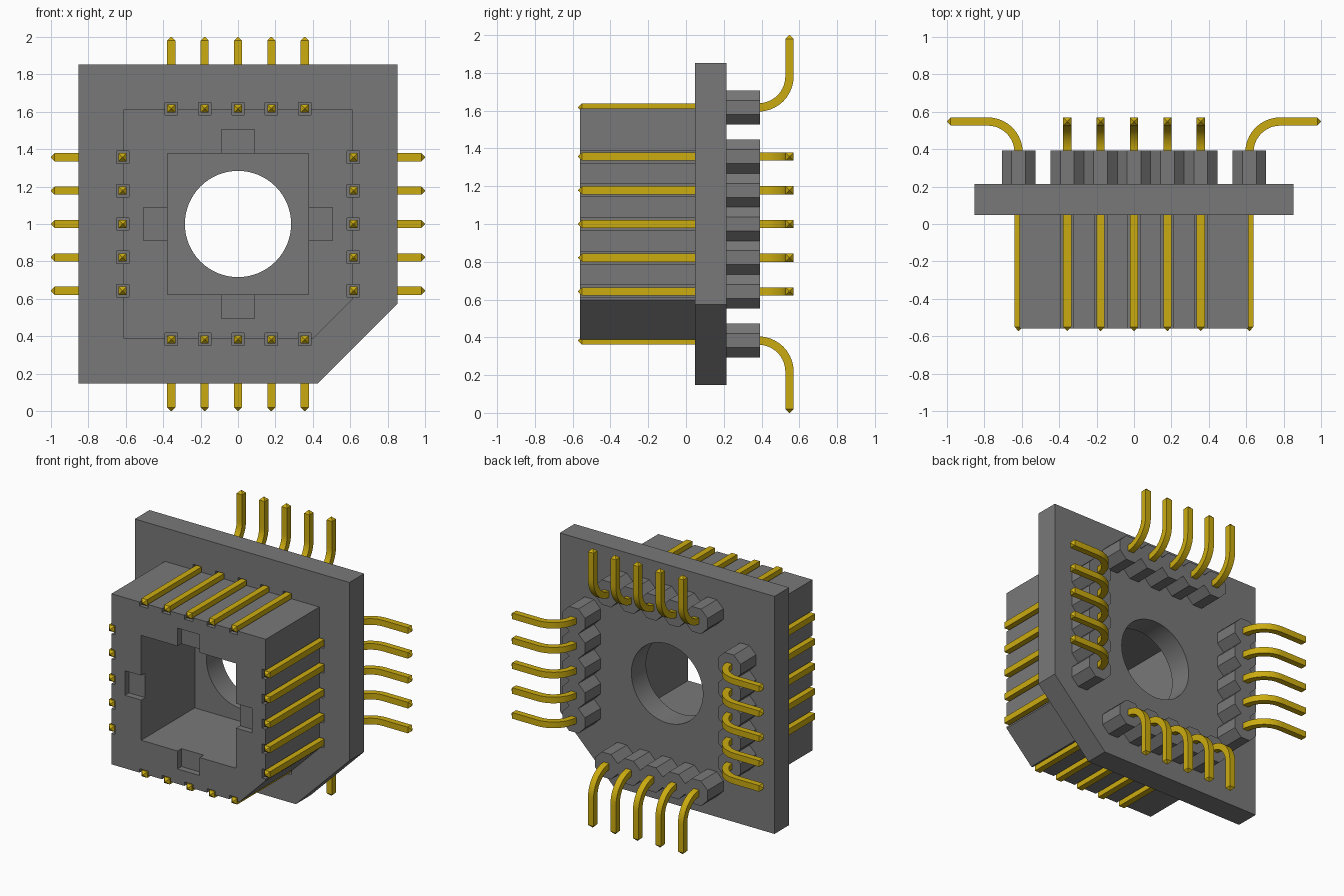
import bpy, bmesh, math
from mathutils import Matrix, Vector

cube = bpy.data.objects.get("Cube")
if cube:
    bpy.data.objects.remove(cube, do_unlink=True)

PITCH, REACH, PIN_W = 0.1785, 0.617, 0.044
Y_FRONT, Y_PLATE, Y_BACK, Y_COLLAR = -0.56, 0.047, 0.214, 0.392
STEPS = [i * PITCH for i in range(-2, 3)]
SIDES = {"top": 0, "left": 90, "bottom": 180, "right": 270}


def material(name, rgb):
    m = bpy.data.materials.new(name)
    m.use_nodes = True
    m.diffuse_color = (*rgb, 1)
    m.node_tree.nodes["Principled BSDF"].inputs["Base Color"].default_value = (*rgb, 1)
    return m


GREY = material("grey plastic", (0.19, 0.19, 0.19))
GOLD = material("gold metal", (0.60, 0.41, 0.005))


def side_matrix(angle):
    """Turn something built on the top side about the centre axis."""
    return Matrix.Translation((0, 0, 1)) @ Matrix.Rotation(math.radians(angle), 4, 'Y')


def finish(bm, name, mat):
    bmesh.ops.recalc_face_normals(bm, faces=bm.faces)
    mesh = bpy.data.meshes.new(name)
    bm.to_mesh(mesh)
    bm.free()
    mesh.materials.append(mat)
    return mesh


def add(mesh, name, matrix=Matrix()):
    ob = bpy.data.objects.new(name, mesh)
    ob.matrix_world = matrix
    bpy.context.collection.objects.link(ob)
    return ob


def prism(points, y0, y1, name):
    """Extrude an x-z outline along y."""
    bm = bmesh.new()
    face = bm.faces.new([bm.verts.new((x, y0, z)) for x, z in points])
    ext = bmesh.ops.extrude_face_region(bm, geom=[face])
    verts = [v for v in ext["geom"] if isinstance(v, bmesh.types.BMVert)]
    bmesh.ops.translate(bm, verts=verts, vec=(0, y1 - y0, 0))
    return finish(bm, name, GREY)


def boxes(specs, name):
    """Boxes given as (matrix, centre, size)."""
    bm = bmesh.new()
    for mtx, centre, size in specs:
        bmesh.ops.create_cube(bm, size=1, matrix=mtx @ Matrix.Translation(centre)
                              @ Matrix.Diagonal((*size, 1)))
    return finish(bm, name, GREY)


def cut(target, mesh):
    """Subtract a mesh and drop the cutter."""
    cutter = add(mesh, "cutter")
    cutter.hide_render = True
    mod = target.modifiers.new("cut", 'BOOLEAN')
    mod.operation, mod.solver, mod.object = 'DIFFERENCE', 'EXACT', cutter
    bpy.context.view_layer.update()
    result = bpy.data.meshes.new_from_object(
        target.evaluated_get(bpy.context.evaluated_depsgraph_get()))
    target.modifiers.clear()
    target.data = result
    bpy.data.objects.remove(cutter, do_unlink=True)


def smooth(ob):
    bpy.ops.object.select_all(action='DESELECT')
    ob.select_set(True)
    bpy.context.view_layer.objects.active = ob
    bpy.ops.object.shade_smooth_by_angle(angle=math.radians(30))


def keyed_square(h, c):
    """Square outline with one chamfered corner."""
    return [(-h, 1 - h), (h - c, 1 - h), (h, 1 - h + c), (h, 1 + h), (-h, 1 + h)]


def pin_slots():
    """Square slots along every pin, through the block and into the plate."""
    return boxes([(side_matrix(a), (t, -0.25, REACH), (0.066, 0.7, 0.066))
                  for a in SIDES.values() for t in STEPS], "slots")


# Front block: square socket, shallow key notches, slots for the pins
block = add(prism(keyed_square(0.612, 0.21), Y_FRONT, Y_PLATE, "block"), "front_block")
cut(block, boxes([(Matrix(), (0, -0.2, 1), (0.752, 1, 0.752))], "socket"))
cut(block, boxes([(side_matrix(a), (0, Y_FRONT, 0.42), (0.176, 0.09, 0.17))
                  for a in SIDES.values()], "notches"))
cut(block, pin_slots())

# Flange plate with the round hole
plate = add(prism(keyed_square(0.852, 0.426), Y_PLATE, Y_BACK, "plate"), "flange_plate")
ring = [(0.284 * math.cos(math.tau * i / 64), 1 + 0.284 * math.sin(math.tau * i / 64))
        for i in range(64)]
cut(plate, prism(ring, -0.2, 0.5, "hole"))
cut(plate, pin_slots())
smooth(plate)

# Collar strips: rows of joined octagons
half = PITCH / 2
flat = half * math.tan(math.pi / 8)
edge = [(-2 * PITCH - half, flat)]
for t in STEPS:
    edge += [(t - flat, half), (t + flat, half), (t + half, flat)]
outline = [(x, REACH + z) for x, z in edge] + [(x, REACH - z) for x, z in reversed(edge)]
collar_mesh = prism(outline, Y_BACK, Y_COLLAR, "collar")


def pin():
    """Square wire swept along a straight run, a quarter bend and an outward leg."""
    r, y_leg, w = 0.165, 0.548, PIN_W / 2
    # Each station: y, z, direction angle, half width
    path = [(-0.571, 0, 0, 0.002), (-0.55, 0, 0, w)]
    for i in range(11):
        a = math.pi / 2 * i / 10
        path.append((y_leg - r + r * math.sin(a), r - r * math.cos(a), a, w))
    path += [(y_leg, 0.98 - REACH, math.pi / 2, w), (y_leg, 1 - REACH, math.pi / 2, 0.002)]
    bm = bmesh.new()
    rings = []
    for y, z, a, s in path:
        n = Vector((0, -math.sin(a), math.cos(a)))
        rings.append([bm.verts.new(Vector((sx * s, y, z)) + n * (sn * s))
                      for sx, sn in ((-1, -1), (1, -1), (1, 1), (-1, 1))])
    for p, q in zip(rings, rings[1:]):
        for i in range(4):
            j = (i + 1) % 4
            bm.faces.new((p[i], p[j], q[j], q[i]))
    bm.faces.new(rings[0])
    bm.faces.new(rings[-1])
    return finish(bm, "pin", GOLD)


# Collars and pins on all four sides
pin_mesh = pin()
first = None
for side, angle in SIDES.items():
    add(collar_mesh, side + "_collar", side_matrix(angle))
    for i, t in enumerate(STEPS):
        ob = add(pin_mesh, f"{side}_pin_{i + 1}",
                 side_matrix(angle) @ Matrix.Translation((t, 0, REACH)))
        first = first or ob
# The pins share one mesh, so shading is set directly on it
for poly in pin_mesh.polygons:
    poly.use_smooth = True
pin_mesh.set_sharp_from_angle(angle=math.radians(30))
